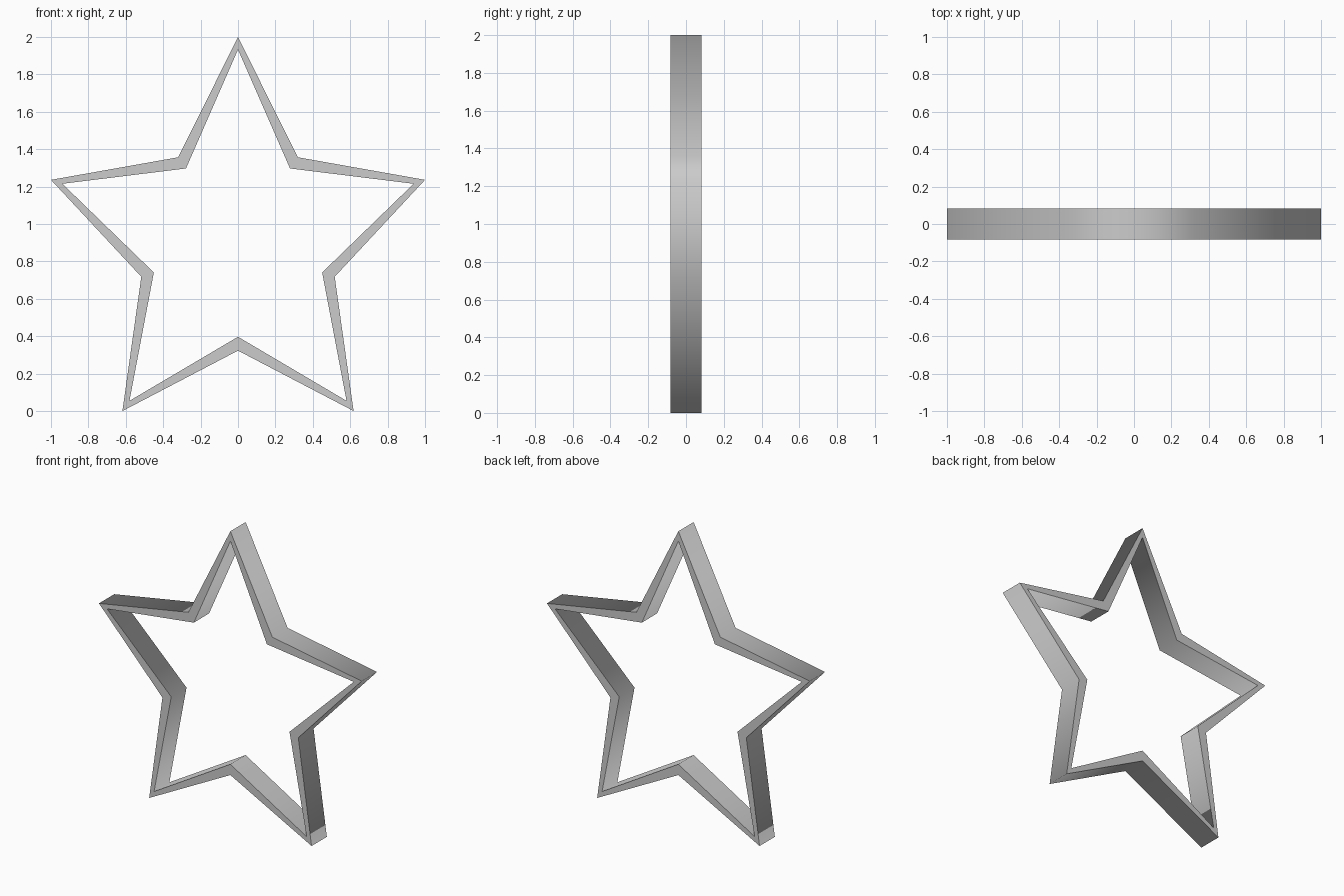
import bpy, bmesh
from math import sin, cos, pi

if "Cube" in bpy.data.objects:
    bpy.data.objects.remove(bpy.data.objects["Cube"])

DEPTH = 0.083            # half thickness along y
CZ = 2 - 2 / (1 + cos(pi / 5))   # height of the star centre
RX, RZ = 1 / sin(2 * pi / 5), 2 - CZ


def outline(bm, tip, notch, y):
    """Ten star points, alternating tip and notch, as fractions of the radius."""
    pts = []
    for i in range(10):
        k = tip if i % 2 == 0 else notch
        a = i * pi / 5
        pts.append(bm.verts.new((k * RX * sin(a), y, CZ + k * RZ * cos(a))))
    return pts


# Open star frame: outer and inner outlines, front and back
bm = bmesh.new()
loops = [outline(bm, 1.0, 0.517, -DEPTH), outline(bm, 1.0, 0.517, DEPTH),
         outline(bm, 0.939, 0.450, DEPTH), outline(bm, 0.939, 0.450, -DEPTH)]
for a, b in zip(loops, loops[1:] + loops[:1]):
    for i in range(10):
        j = (i + 1) % 10
        bm.faces.new((a[i], a[j], b[j], b[i]))
bmesh.ops.recalc_face_normals(bm, faces=bm.faces)

# Walls shade smoothly around the star; front and back rims stay crisp
for f in bm.faces:
    f.smooth = abs(f.normal.y) < 0.5
for e in bm.edges:
    e.smooth = abs(e.verts[0].co.y - e.verts[1].co.y) > DEPTH
mesh = bpy.data.meshes.new("star_frame")
bm.to_mesh(mesh)
bm.free()
star = bpy.data.objects.new("star_frame", mesh)
bpy.context.collection.objects.link(star)
